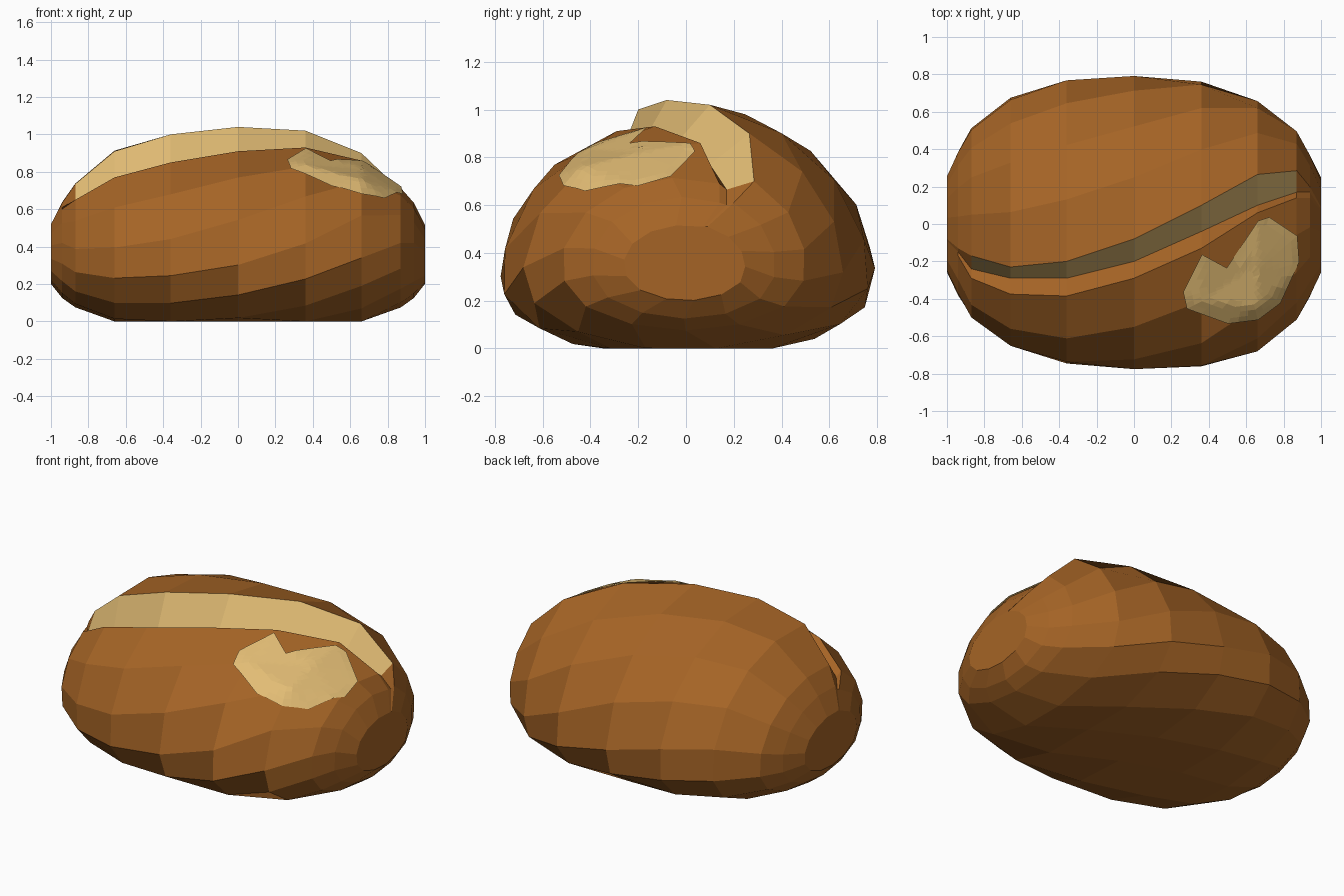
import bpy, bmesh, math
from mathutils import Vector
from mathutils.bvhtree import BVHTree

if "Cube" in bpy.data.objects:
    bpy.data.objects.remove(bpy.data.objects["Cube"])


def material(name, rgb):
    m = bpy.data.materials.new(name)
    m.diffuse_color = (*rgb, 1)
    m.use_nodes = True
    m.node_tree.nodes["Principled BSDF"].inputs["Base Color"].default_value = m.diffuse_color
    return m


crust = material("brown crust", (0.376, 0.127, 0.019))
crumb = material("pale crumb", (0.76, 0.503, 0.175))


def make_object(bm, name, mats):
    me = bpy.data.meshes.new(name)
    bm.to_mesh(me)
    for m in mats:
        me.materials.append(m)
    ob = bpy.data.objects.new(name, me)
    bpy.context.collection.objects.link(ob)
    return ob


# Loaf stations: x, half depth, centre z, rise, drop, flap edge (y,z), groove (y,z), lip (y,z)
stations = [
    (-1.00, .26, .36, .165, .16, (-.08, .52), (-.09, .515), (-.10, .51)),
    (-0.94, .395, .36, .29, .235, (-.13, .635), (-.15, .61), (-.17, .60)),
    (-0.87, .52, .36, .39, .285, (-.17, .735), (-.24, .63), (-.29, .65)),
    (-0.66, .685, .355, .57, .365, (-.23, .91), (-.29, .70), (-.375, .77)),
    (-0.36, .785, .35, .66, .39, (-.20, 1.0), (-.29, .77), (-.385, .85)),
    (0.00, .805, .35, .69, .40, (-.08, 1.04), (-.20, .83), (-.29, .91)),
    (0.36, .79, .35, .675, .39, (.10, 1.02), (-.04, .86), (-.13, .93)),
    (0.66, .685, .355, .58, .365, (.265, .90), (.10, .77), (.06, .86)),
    (0.87, .52, .36, .39, .285, (.285, .70), (.17, .665), (.14, .69)),
    (0.94, .395, .36, .29, .235, (.20, .61), (.17, .60), (.14, .61)),
    (1.00, .26, .36, .16, .16, (.09, .51), (.08, .51), (.07, .51)),
]
N = 15


def section(st):
    """Ring from the lip, round the front, bottom and back, up to the flap edge."""
    x, a, zc, up, down, flap, groove, lip = st

    def polar(p):
        u, v = p[0] / a, (p[1] - zc) / up
        return math.atan2(v, u), math.hypot(u, v)
    (t0, r0), (t1, r1) = polar(lip), polar(flap)
    t1 += 2 * math.pi
    pts = []
    for i in range(N):
        f = i / (N - 1)
        t = t0 + (t1 - t0) * f
        r = 1.0
        if f < .3:
            r = r0 + (1 - r0) * f / .3
        elif f > .65:
            g = (f - .65) / .35
            r = 1 + (r1 - 1) * g - .075 * math.sin(math.pi * g) * g ** .5
        s = math.sin(t)
        z = zc + r * s * (up if s > 0 else down)
        y = a * r * math.cos(t)
        if s < 0:                       # fuller lower sides
            y *= 1 + .06 * math.sin(2 * t) ** 2
        if i == 1 and .3 < x < .7:      # shallow dip under the crumb patch
            z -= .02 if x < .5 else .04
        pts.append((x, y, max(0, z)))
    pts.append((x, *groove))
    return pts


# Loaf body with the overlapping scored flap
bm = bmesh.new()
rings = [[bm.verts.new(p) for p in section(s)] for s in stations]
for k in range(len(rings) - 1):
    A, B = rings[k], rings[k + 1]
    for i in range(N + 1):
        j = (i + 1) % (N + 1)
        f = bm.faces.new((A[i], A[j], B[j], B[i]))
        if i == N - 1 and 2 <= k <= 7:
            f.material_index = 1
bm.faces.new(rings[0])
bm.faces.new(rings[-1][::-1])
bmesh.ops.recalc_face_normals(bm, faces=bm.faces)
tree = BVHTree.FromBMesh(bm)
make_object(bm, "loaf", (crust, crumb))
bm.free()

# Bare crumb patch laid over the front right shoulder
outline = [(.26, -.36), (.36, -.16), (.46, -.28), (.66, .02), (.72, .04), (.87, -.06),
           (.88, -.20), (.78, -.42), (.66, -.51), (.50, -.53), (.28, -.45)]
centre = Vector((.60, -.29))
lift = Vector((.35, -.34, .87)) * .009
STEPS, RINGS = 3, 8
loop = []
for i, p in enumerate(outline):
    q = Vector(outline[(i + 1) % len(outline)])
    loop += [Vector(p).lerp(q, s / STEPS) for s in range(STEPS)]

bm = bmesh.new()


def on_loaf(p):
    hit, _, _, _ = tree.ray_cast(Vector((p.x, p.y, 3)), Vector((0, 0, -1)))
    return bm.verts.new(hit + lift)


mid = on_loaf(centre)
rows = [[on_loaf(centre.lerp(p, r / RINGS)) for p in loop] for r in range(1, RINGS + 1)]
n = len(loop)
for i in range(n):
    j = (i + 1) % n
    bm.faces.new((mid, rows[0][j], rows[0][i]))
    for A, B in zip(rows, rows[1:]):
        bm.faces.new((A[i], A[j], B[j], B[i]))
bmesh.ops.recalc_face_normals(bm, faces=bm.faces)
if sum(f.normal.z for f in bm.faces) < 0:
    bmesh.ops.reverse_faces(bm, faces=bm.faces)
make_object(bm, "crumb_patch", (crumb,))
bm.free()
